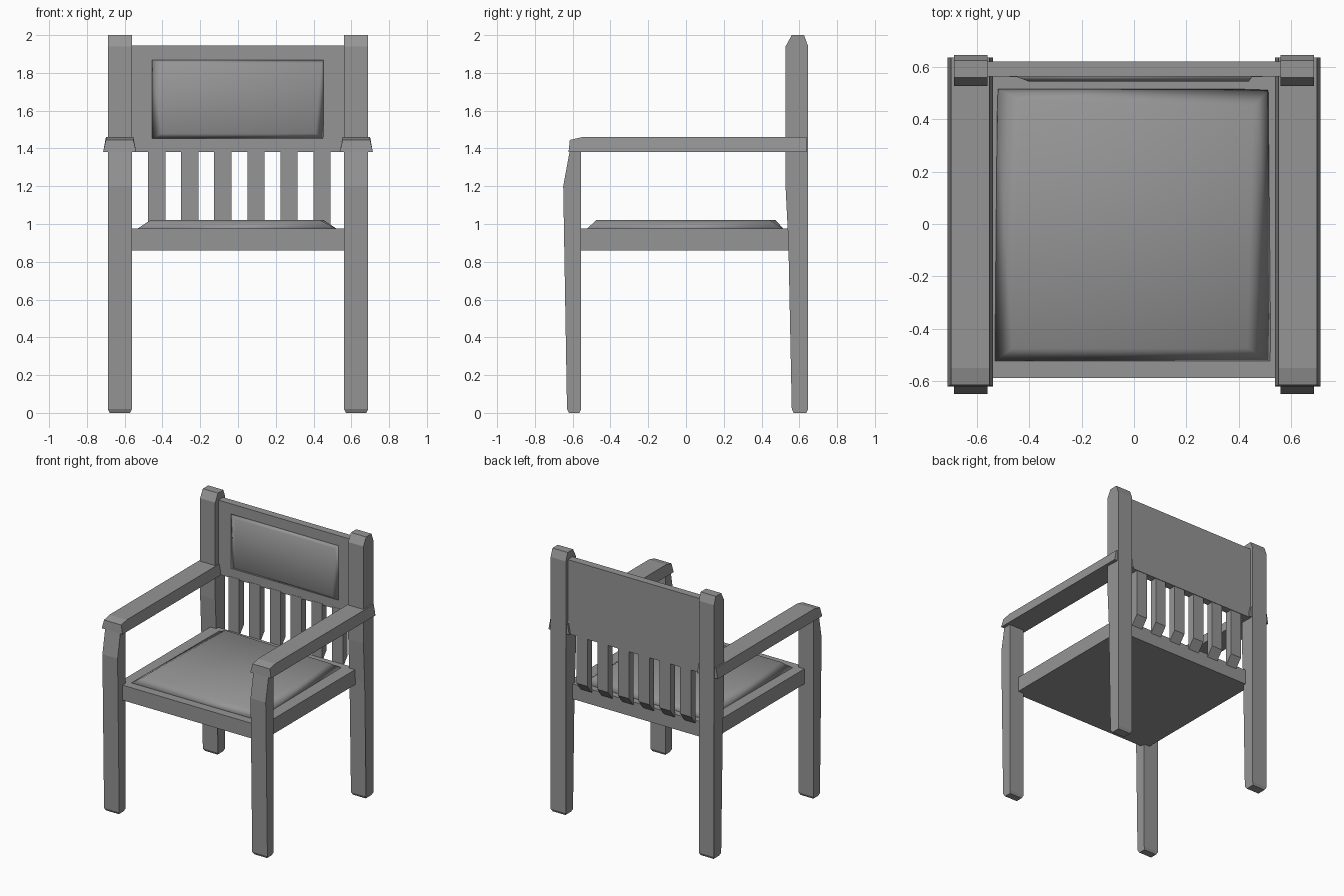
import bpy, bmesh

if "Cube" in bpy.data.objects:
    bpy.data.objects.remove(bpy.data.objects["Cube"])

grey = bpy.data.materials.new("plain grey")
grey.diffuse_color = (0.3, 0.3, 0.3, 1)
grey.use_nodes = True
grey.node_tree.nodes["Principled BSDF"].inputs["Base Color"].default_value = grey.diffuse_color


def finish(name, bm, smooth=False):
    bmesh.ops.recalc_face_normals(bm, faces=bm.faces)
    mesh = bpy.data.meshes.new(name)
    bm.to_mesh(mesh)
    bm.free()
    mesh.materials.append(grey)
    for p in mesh.polygons:
        p.use_smooth = smooth
    obj = bpy.data.objects.new(name, mesh)
    bpy.context.collection.objects.link(obj)
    return obj


def prism(name, profile, xc, half_width):
    """Extrude a (y, z) profile along x; half_width(z) sets the width at each height."""
    bm = bmesh.new()
    sides = [[bm.verts.new((xc + s * half_width(z), y, z)) for y, z in profile]
             for s in (-1, 1)]
    a, b = sides
    bm.faces.new(a)
    bm.faces.new(b[::-1])
    n = len(profile)
    for i in range(n):
        j = (i + 1) % n
        bm.faces.new((a[i], b[i], b[j], a[j]))
    return finish(name, bm)


def box(name, x0, x1, y0, y1, z0, z1):
    return prism(name, [(y0, z0), (y1, z0), (y1, z1), (y0, z1)],
                 (x0 + x1) / 2, lambda z: (x1 - x0) / 2)


def raised_pad(name, base, top):
    """Low frustum between two four-cornered loops, softly shaded."""
    bm = bmesh.new()
    lo = [bm.verts.new(c) for c in base]
    hi = [bm.verts.new(c) for c in top]
    bm.faces.new(lo[::-1])
    bm.faces.new(hi)
    for i in range(4):
        j = (i + 1) % 4
        bm.faces.new((lo[i], lo[j], hi[j], hi[i]))
    return finish(name, bm, smooth=True)


FRONT_LEG = [(-0.62, 0), (-0.63, 0.02), (-0.65, 1.2), (-0.615, 1.39),
             (-0.555, 1.39), (-0.555, 0.02), (-0.565, 0)]
BACK_LEG = [(0.57, 0), (0.56, 0.02), (0.542, 0.9), (0.527, 1.2), (0.527, 1.94),
            (0.56, 2), (0.625, 2), (0.647, 1.94), (0.647, 0.02), (0.637, 0)]
ARMREST = [(-0.622, 1.38), (-0.615, 1.445), (-0.55, 1.46), (0.637, 1.46), (0.637, 1.38)]


def leg_width(z):
    return 0.054 if z < 0.01 else 0.064


def arm_width(z):
    return 0.0875 if z < 1.4 else 0.073


# legs and armrests on both sides
for side, s in (("left", -1), ("right", 1)):
    prism("front_leg_" + side, FRONT_LEG, s * 0.625, leg_width)
    prism("back_leg_" + side, BACK_LEG, s * 0.625, leg_width)
    prism("armrest_" + side, ARMREST, s * 0.6265, arm_width)

# seat with its raised pad
box("seat", -0.61, 0.61, -0.59, 0.565, 0.86, 0.975)
raised_pad("seat_pad",
           [(-0.54, -0.53, 0.97), (0.53, -0.53, 0.97), (0.52, 0.52, 0.97), (-0.53, 0.52, 0.97)],
           [(-0.465, -0.475, 1.02), (0.435, -0.475, 1.02), (0.455, 0.445, 1.02), (-0.435, 0.475, 1.02)])

# back panel with its raised field
box("back_panel", -0.6, 0.6, 0.565, 0.622, 1.38, 1.945)
raised_pad("back_panel_pad",
           [(-0.46, 0.567, 1.45), (0.455, 0.567, 1.45), (0.455, 0.567, 1.87), (-0.46, 0.567, 1.87)],
           [(-0.405, 0.546, 1.48), (0.41, 0.546, 1.48), (0.44, 0.546, 1.85), (-0.405, 0.546, 1.85)])

# six slats with bevelled lower ends
for i in range(6):
    prism("back_slat_%d" % (i + 1),
          [(0.563, 0.95), (0.563, 1.39), (0.618, 1.39), (0.618, 1.02)],
          -0.43 + 0.175 * i, lambda z: 0.046)
